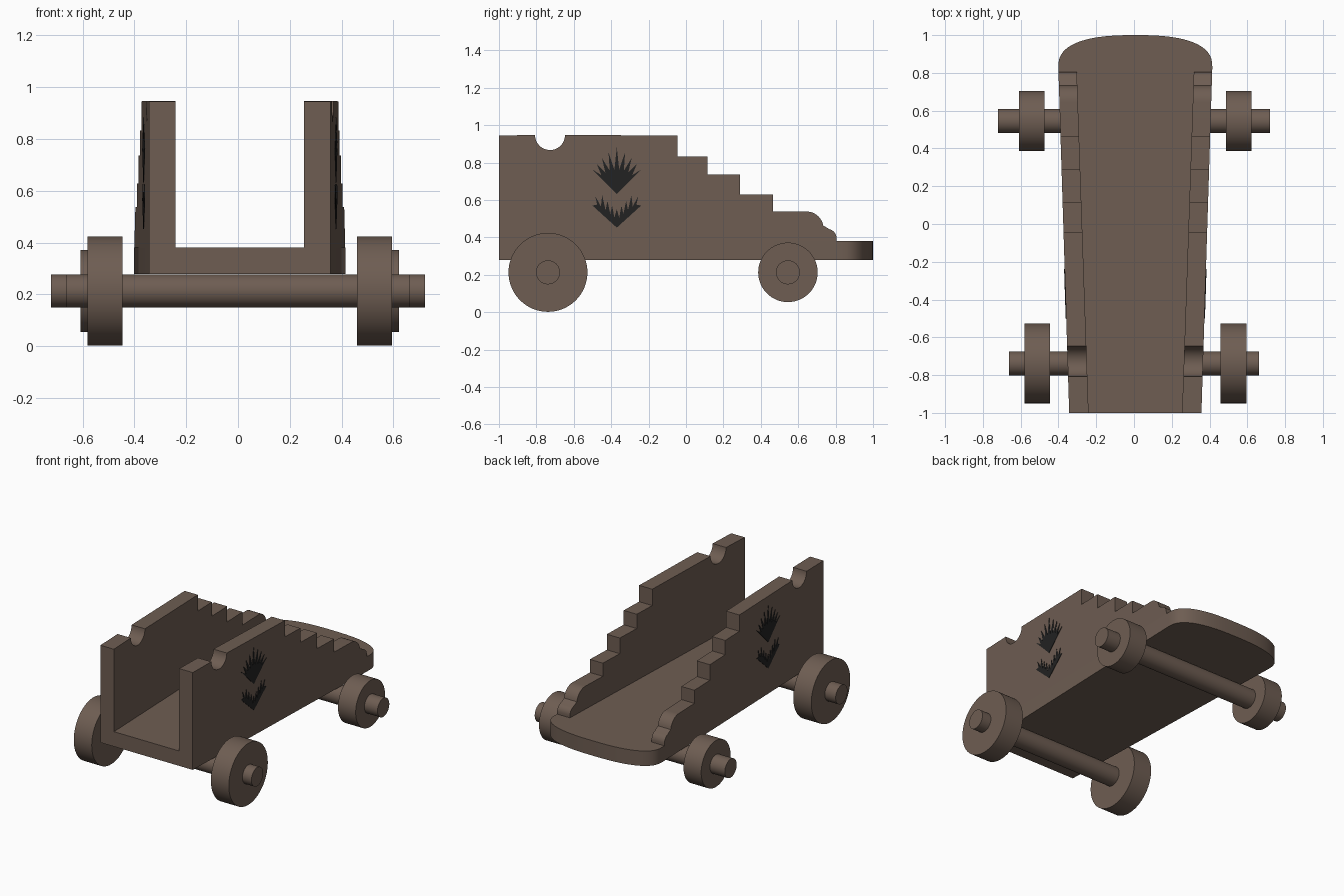
import bpy, bmesh, math
from mathutils import Matrix, Vector

if "Cube" in bpy.data.objects:
    bpy.data.objects.remove(bpy.data.objects["Cube"])

CX = 0.007  # the carriage body sits slightly off the axle centre


def material(name, rgb):
    m = bpy.data.materials.new(name)
    m.diffuse_color = (*rgb, 1)
    m.use_nodes = True
    m.node_tree.nodes["Principled BSDF"].inputs["Base Color"].default_value = m.diffuse_color
    return m


WOOD = material("brown wood", (0.156, 0.110, 0.085))
DARK = material("charcoal", (0.016, 0.016, 0.016))


def finish(name, bm, mat):
    bmesh.ops.recalc_face_normals(bm, faces=bm.faces)
    me = bpy.data.meshes.new(name)
    bm.to_mesh(me)
    bm.free()
    me.materials.append(mat)
    ob = bpy.data.objects.new(name, me)
    bpy.context.collection.objects.link(ob)
    bpy.ops.object.select_all(action='DESELECT')
    ob.select_set(True)
    bpy.context.view_layer.objects.active = ob
    bpy.ops.object.shade_smooth_by_angle(angle=math.radians(30))
    return ob


def loft(name, ring_a, ring_b, mat):
    """Solid between two matching outlines."""
    bm = bmesh.new()
    a = [bm.verts.new(p) for p in ring_a]
    b = [bm.verts.new(p) for p in ring_b]
    bm.faces.new(a)
    bm.faces.new(b[::-1])
    for i in range(len(a)):
        j = (i + 1) % len(a)
        bm.faces.new((a[i], b[i], b[j], a[j]))
    return finish(name, bm, mat)


def side_prism(name, pts, x_in, x_out, side, mat):
    """(y, z) outline given thickness along x, following the body's taper."""
    return loft(name,
                [(CX + side * x_in(y), y, z) for y, z in pts],
                [(CX + side * x_out(y), y, z) for y, z in pts], mat)


def cylinder(name, x0, x1, y, z, r, mat):
    bm = bmesh.new()
    m = Matrix.Translation(Vector(((x0 + x1) / 2, y, z))) @ Matrix.Rotation(math.pi / 2, 4, 'Y')
    bmesh.ops.create_cone(bm, cap_ends=True, segments=64, radius1=r, radius2=r,
                          depth=abs(x1 - x0), matrix=m)
    return finish(name, bm, mat)


def arc(cy, cz, r, a0, a1, n):
    return [(cy + r * math.cos(math.radians(a0 + (a1 - a0) * i / n)),
             cz + r * math.sin(math.radians(a0 + (a1 - a0) * i / n))) for i in range(n + 1)]


def outer(y):
    return 0.350 + (y + 1) * 0.0315


def inner(y):
    return 0.2475 + (y + 1) * 0.0345


# Deck: tapered plank with a rounded rear end
half = [(outer(-1), -1), (outer(0.83), 0.83)]
for i in range(1, 17):
    t = math.radians(90 * i / 16)
    half.append((outer(0.83) * max(math.cos(t), 0) ** 0.78, 0.83 + 0.17 * math.sin(t) ** 0.78))
half[-1] = (0, 1)
outline = half + [(-x, y) for x, y in half[-2::-1]]
loft("deck", [(CX + x, y, 0.278) for x, y in outline],
     [(CX + x, y, 0.38) for x, y in outline], WOOD)

# Cheek profile: trunnion notch, four steps and a moulded tail
cheek = [(-1, 0.38), (-1, 0.945)]
cheek += arc(-0.727, 0.947, 0.08, 180, 360, 20)
cheek += [(-0.045, 0.945), (-0.045, 0.833), (0.115, 0.833), (0.115, 0.735),
          (0.29, 0.735), (0.29, 0.628), (0.465, 0.628), (0.465, 0.538)]
cheek += arc(0.645, 0.448, 0.09, 90, 10, 10)
cheek += arc(0.755, 0.395, 0.05, 75, 0, 8)
cheek += [(0.805, 0.38)]

# Spiky ornament: upper fan of rays and lower crown, in (y, z)
EY = -0.37
fan = [(EY, 0.632)]
for i in range(17):
    a = math.radians(-45 + 90 * i / 16)
    r = 0.13 if i % 2 else 0.185 + 0.065 * (1 - abs(i - 8) / 8) ** 1.5
    fan.append((EY + r * math.sin(a), 0.632 + r * math.cos(a)))
crown_half = [(-0.13, 0.57), (-0.105, 0.575), (-0.115, 0.62), (-0.085, 0.565),
              (-0.078, 0.625), (-0.06, 0.545), (-0.05, 0.595), (-0.035, 0.525),
              (-0.025, 0.57), (-0.013, 0.505)]
crown = ([(EY, 0.452)] + [(EY + y, z) for y, z in crown_half] + [(EY, 0.55)]
         + [(EY - y, z) for y, z in crown_half[::-1]])

for label, s in (("left", -1), ("right", 1)):
    side_prism(label + "_cheek", cheek, inner, outer, s, WOOD)
    for part, pts in (("upper_ornament", fan), ("lower_ornament", crown)):
        side_prism(label + "_" + part, pts, lambda y: outer(y) - 0.002,
                   lambda y: outer(y) + 0.003, s, DARK)

# Axles and wheels: end, y, wheel radius, wheel inner/outer x, axle half length
for end, y, r, xi, xo, ax in (("front", -0.738, 0.211, 0.452, 0.588, 0.663),
                              ("rear", 0.545, 0.159, 0.481, 0.615, 0.721)):
    cylinder(end + "_axle", -ax, ax, y, 0.213, 0.064, WOOD)
    for label, s in (("left", -1), ("right", 1)):
        cylinder(f"{end}_{label}_wheel", CX + s * xi, CX + s * xo, y, 0.213, r, WOOD)
